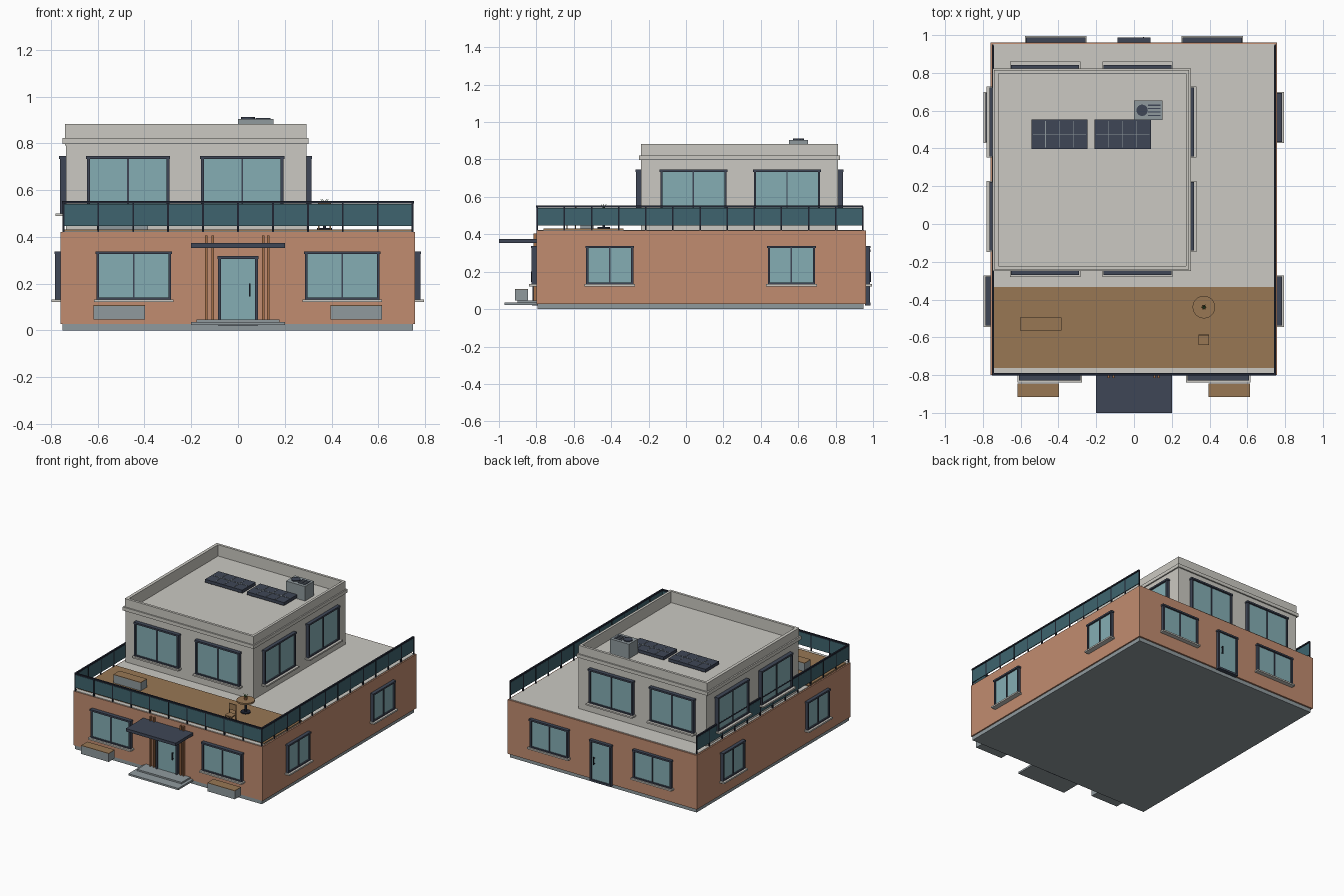
import bpy, bmesh, math
from mathutils import Matrix, Vector

if "Cube" in bpy.data.objects:
    bpy.data.objects.remove(bpy.data.objects["Cube"])


def mat(name, r, g, b):
    m = bpy.data.materials.new(name)
    lin = [((c / 255 + 0.055) / 1.055) ** 2.4 for c in (r, g, b)]
    m.diffuse_color = (*lin, 1)
    m.use_nodes = True
    m.node_tree.nodes["Principled BSDF"].inputs["Base Color"].default_value = m.diffuse_color
    return m


TERRA = mat("terracotta", 193, 140, 112)
PLASTER = mat("pale plaster", 203, 201, 194)
GLASS = mat("window glass", 133, 174, 180)
FRAME = mat("dark frame", 62, 70, 86)
RAILGLASS = mat("railing glass", 62, 100, 110)
DECK = mat("deck wood", 152, 119, 84)
GREY = mat("concrete grey", 144, 154, 158)
BLACK = mat("railing metal", 32, 37, 50)
SLAT = mat("slat wood", 165, 112, 74)
GREEN = mat("leaf green", 72, 120, 66)


def finish(name, bm, material):
    me = bpy.data.meshes.new(name)
    bm.normal_update()
    bm.to_mesh(me)
    bm.free()
    me.materials.append(material)
    ob = bpy.data.objects.new(name, me)
    bpy.context.collection.objects.link(ob)
    return ob


def boxes(name, material, *items):
    """One object from boxes given as x0, x1, y0, y1, z0, z1."""
    bm = bmesh.new()
    for x0, x1, y0, y1, z0, z1 in items:
        c = Vector(((x0 + x1) / 2, (y0 + y1) / 2, (z0 + z1) / 2))
        s = (abs(x1 - x0), abs(y1 - y0), abs(z1 - z0), 1)
        bmesh.ops.create_cube(bm, size=1, matrix=Matrix.Translation(c) @ Matrix.Diagonal(s))
    return finish(name, bm, material)


def cylinder(name, material, x, y, z0, z1, r, r2=None, n=24):
    bm = bmesh.new()
    bmesh.ops.create_cone(bm, cap_ends=True, segments=n, radius1=r, radius2=r if r2 is None else r2,
                          depth=z1 - z0, matrix=Matrix.Translation((x, y, (z0 + z1) / 2)))
    return finish(name, bm, material)


def wall_boxes(name, material, side, c, wall, items):
    """Boxes in wall space (u0, u1, out0, out1, z0, z1) on one side of the house."""
    out = []
    for u0, u1, d0, d1, z0, z1 in items:
        s = -1 if side in ("front", "left") else 1
        a, b = (c + u0, c + u1), (wall + s * d0, wall + s * d1)
        out.append((*a, *b, z0, z1) if side in ("front", "back") else (*b, *a, z0, z1))
    return boxes(name, material, *out)


def window(name, side, c, wall, w, z0, z1, sill=0.035, out=0.022):
    h, t = w / 2, 0.012
    wall_boxes(name + "_frame", FRAME, side, c, wall, [
        (-h, -h + t, -.005, out, z0, z1), (h - t, h, -.005, out, z0, z1),
        (-h, h, -.005, out, z0, z0 + t * .7), (-h - .004, h + .004, -.005, out + .003, z1 - t, z1),
        (-.004, .004, -.005, out - .004, z0, z1)])
    wall_boxes(name + "_glass", GLASS, side, c, wall, [(-h + .005, h - .005, -.005, out - .01, z0 + .004, z1 - .005)])
    wall_boxes(name + "_sill", PLASTER, side, c, wall, [(-h - .01, h + .01, -.005, sill, z0 - .011, z0)])


def door(name, side, wall):
    h, t = .085, .012
    wall_boxes(name + "_frame", FRAME, side, 0, wall, [
        (-h, -h + t, -.005, .022, .022, .318), (h - t, h, -.005, .022, .022, .318),
        (-h - .003, h + .003, -.005, .025, .306, .318), (-h, h, -.005, .024, .02, .034)])
    wall_boxes(name + "_glass", GLASS, side, 0, wall, [(-h + .005, h - .005, -.005, .013, .03, .31)])
    wall_boxes(name + "_handle", BLACK, side, .05, wall, [
        (-.003, .003, .022, .028, .145, .2), (-.003, .003, .01, .023, .15, .155), (-.003, .003, .01, .023, .19, .195)])


# ground floor and terrace
X0, X1, Y0, Y1 = -.76, .758, -.8, .962
boxes("plinth", GREY, (-.75, .748, -.795, .95, 0, .03))
boxes("ground_floor_walls", TERRA, (X0, X1, Y0, Y1, .028, .42))
boxes("terrace_slab", PLASTER, (-.75, .748, -.795, .953, .40, .424))
boxes("terrace_deck", DECK, (-.75, .746, -.763, -.333, .42, .431))

for s in (-1, 1):
    tag = "left" if s < 0 else "right"
    window(f"front_window_{tag}", "front", s * .446, Y0, .32, .133, .338, .04, .026)
    window(f"back_window_{tag}", "back", s * .414, Y1, .306, .133, .338, .033)
    for y, end in ((-.408, "front"), (.564, "back")):
        window(f"{tag}_window_{end}", tag, y, X1 if s > 0 else X0, .252, .133, .338, .037)
door("front_door", "front", Y0)
door("back_door", "back", Y1)

# upper storey with parapet
U0, U1, V0, V1 = -.735, .292, -.24, .814
boxes("upper_walls", PLASTER, (U0, U1, V0, V1, .42, .80))
boxes("roof_ledge", PLASTER, (U0 - .015, U1 + .009, V0 - .01, V1 + .01, .797, .80),
      (U0 - .015, U0 + .01, V0 - .01, V1 + .01, .797, .822), (U1 - .01, U1 + .009, V0 - .01, V1 + .01, .797, .822),
      (U0, U1, V0 - .01, V0 + .01, .797, .822), (U0, U1, V1 - .01, V1 + .01, .797, .822))
boxes("parapet", PLASTER, (U0 - .005, U0 + .018, V0, V1, .79, .882), (U1 - .018, U1, V0, V1, .79, .882),
      (U0, U1, V0, V0 + .018, .79, .882), (U0, U1, V1 - .018, V1, .79, .882))
for i, c in enumerate((-.47, .018)):
    window(f"upper_front_window_{i}", "front", c, V0, .352, .50, .746, .04, .026)
    window(f"upper_back_window_{i}", "back", c, V1, .352, .50, .746, .045, .026)
for i, c in enumerate((.04, .54)):
    window(f"upper_right_window_{i}", "right", c, U1, .355, .50, .746, .04, .022)
    window(f"upper_left_window_{i}", "left", c, U0, .355, .50, .746, .046, .027)

# railing on the front and both sides
RX, RF, RB = .747, -.795, .945
boxes("railing_glass", RAILGLASS, (-RX, RX, RF - .003, RF + .003, .447, .54),
      *[(s * RX - .003, s * RX + .003, RF, RB, .447, .54) for s in (-1, 1)])
boxes("railing_top_rail", BLACK, (-RX - .005, RX + .005, RF - .006, RF + .006, .543, .553),
      *[(s * RX - .006, s * RX + .006, RF, RB, .543, .553) for s in (-1, 1)])
p = .004
posts = [(x - p, x + p, RF - p, RF + p, .42, .548) for x in [-RX + 2 * RX * i / 10 for i in range(11)]]
posts += [(s * RX - p, s * RX + p, y - p, y + p, .42, .548) for s in (-1, 1)
          for y in [RF + (RB - RF) * i / 12 for i in range(1, 13)]]
boxes("railing_posts", BLACK, *posts)

# entrance: canopy, slats, steps
boxes("entrance_canopy", FRAME, (-.2, .2, -1.0, -.795, .353, .374))
boxes("entrance_slats", SLAT, *[(x - .005, x + .005, -.815, -.795, .04, .405) for x in (-.136, -.108, .108, .13)])
boxes("lower_step", GREY, (-.2, .2, -.97, -.79, .022, .035))
boxes("upper_step", GREY, (-.178, .178, -.9, -.79, .035, .046))


# planters
def planter(name, x, y, z):
    boxes(name + "_box", GREY, (x - .11, x + .11, y - .035, y + .035, z, z + .058))
    boxes(name + "_top", DECK, (x - .11, x + .11, y - .035, y + .035, z + .058, z + .062))


planter("front_planter_left", -.507, -.88, .046)
planter("front_planter_right", .505, -.88, .046)
planter("deck_planter", -.494, -.53, .43)

# table with plant
TX, TY = .37, -.44
cylinder("table_foot", BLACK, TX, TY, .43, .438, .033)
cylinder("table_stem", BLACK, TX, TY, .435, .512, .007, n=12)
cylinder("table_top", DECK, TX, TY, .51, .522, .06)
cylinder("plant_pot", SLAT, TX, TY, .522, .54, .009, .012, n=12)
bm = bmesh.new()
for i in range(6):
    m = Matrix.Translation((TX, TY, .538)) @ Matrix.Rotation(i * math.pi / 3, 4, 'Z') \
        @ Matrix.Rotation(.6, 4, 'Y') @ Matrix.Translation((0, 0, .015))
    bmesh.ops.create_cone(bm, cap_ends=True, segments=5, radius1=.004, radius2=0, depth=.032, matrix=m)
finish("plant_leaves", bm, GREEN)

# chair
CX, CY = .37, -.613
boxes("chair", DECK, (CX - .028, CX + .028, CY - .027, CY + .027, .472, .48),
      (CX - .028, CX + .028, CY + .02, CY + .027, .505, .548),
      *[(CX + sx * .025 - .003, CX + sx * .025 + .003, CY + sy * .023 - .003, CY + sy * .023 + .003,
         .43, .475 if sy < 0 else .53) for sx in (-1, 1) for sy in (-1, 1)])

# solar panels with grid lines
for i, x in enumerate((-.543, -.208)):
    boxes(f"solar_panel_{i}", FRAME, (x, x + .298, .398, .552, .808, .83))
    boxes(f"solar_feet_{i}", BLACK, (x + .03, x + .05, .41, .54, .799, .81), (x + .25, x + .27, .41, .54, .799, .81))
    boxes(f"solar_grid_{i}", GREY, (x + .008, x + .29, .4735, .4765, .829, .832),
          *[(x + .0745 * k - .0015, x + .0745 * k + .0015, .405, .545, .829, .832) for k in (1, 2, 3)])

# roof cooling unit
boxes("cooling_unit", GREY, (.0, .152, .55, .653, .80, .905))
cylinder("cooling_fan", FRAME, .043, .602, .904, .912, .03)
boxes("cooling_vents", FRAME, *[(.075, .14, y - .003, y + .003, .904, .908) for y in (.575, .593, .611, .629)])
